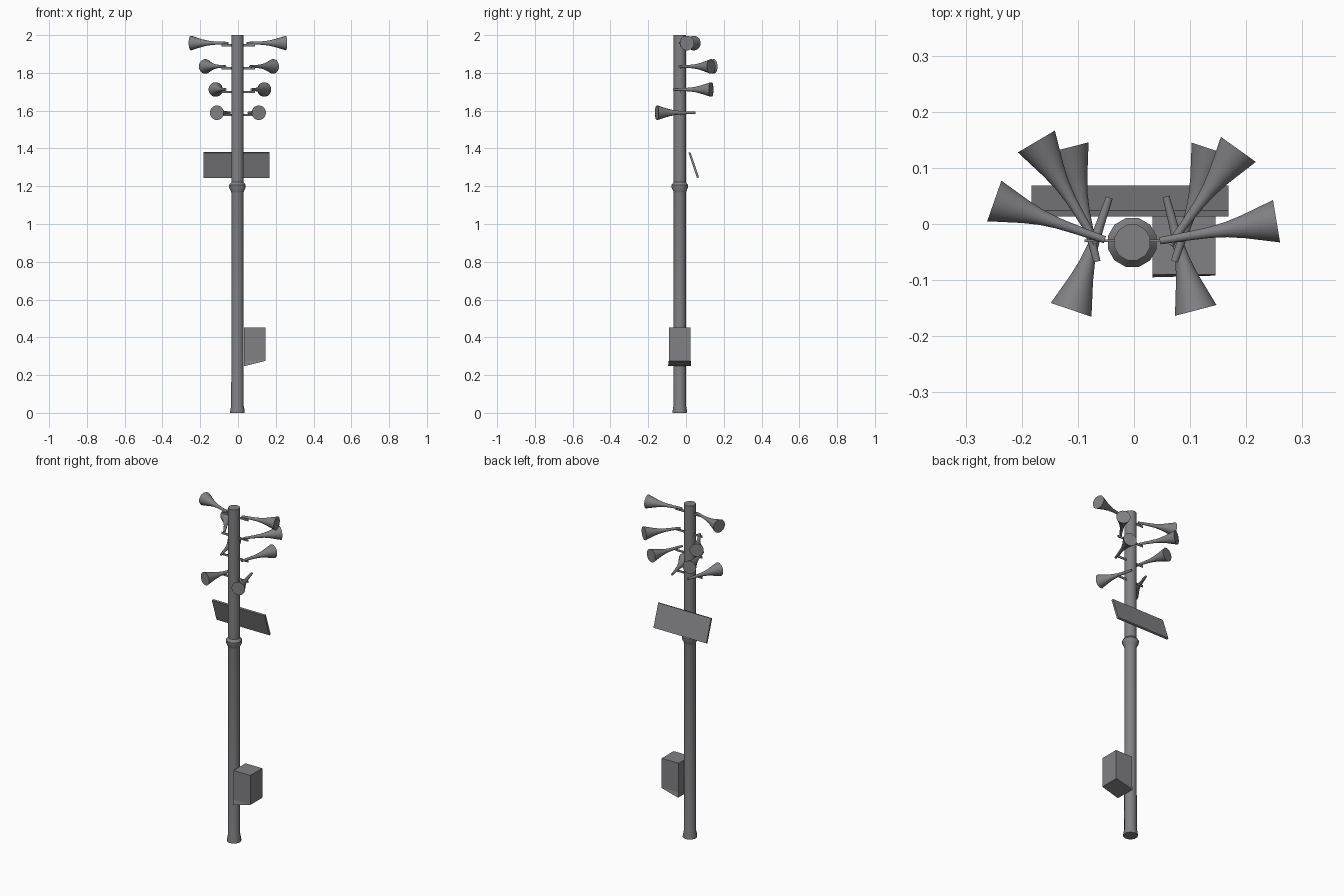
import bpy, bmesh, math
from mathutils import Vector

if "Cube" in bpy.data.objects:
    bpy.data.objects.remove(bpy.data.objects["Cube"])

grey = bpy.data.materials.new("painted_grey_metal")
grey.diffuse_color = (0.22, 0.22, 0.23, 1)
grey.use_nodes = True
grey.node_tree.nodes["Principled BSDF"].inputs["Base Color"].default_value = grey.diffuse_color
PX, PY = -0.003, -0.033  # pole axis


def finish(name, bm, smooth=False):
    bmesh.ops.recalc_face_normals(bm, faces=bm.faces)
    me = bpy.data.meshes.new(name)
    bm.to_mesh(me)
    bm.free()
    me.materials.append(grey)
    ob = bpy.data.objects.new(name, me)
    bpy.context.collection.objects.link(ob)
    if smooth:
        bpy.ops.object.select_all(action='DESELECT')
        ob.select_set(True)
        bpy.context.view_layer.objects.active = ob
        bpy.ops.object.shade_smooth_by_angle(angle=math.radians(35))
    return ob


def lathe(name, profile, start, direction, sides):
    """Closed turned shape: profile holds (distance along axis, radius)."""
    d = Vector(direction).normalized()
    q = d.to_track_quat('Z', 'Y')
    bm = bmesh.new()
    rings = []
    for h, r in profile:
        ring = []
        for i in range(sides):
            a = 2 * math.pi * (i + 0.5) / sides
            ring.append(bm.verts.new(
                Vector(start) + q @ Vector((r * math.cos(a), r * math.sin(a), h))))
        rings.append(ring)
    for a, b in zip(rings, rings[1:]):
        for i in range(sides):
            j = (i + 1) % sides
            bm.faces.new((a[i], a[j], b[j], b[i]))
    bm.faces.new(rings[0])
    bm.faces.new(rings[-1])
    return finish(name, bm, True)


def prism(name, near, far):
    """Solid between two matching polygons."""
    bm = bmesh.new()
    a = [bm.verts.new(p) for p in near]
    b = [bm.verts.new(p) for p in far]
    bm.faces.new(a)
    bm.faces.new(b)
    for i in range(len(a)):
        j = (i + 1) % len(a)
        bm.faces.new((a[i], a[j], b[j], b[i]))
    return finish(name, bm)


def block(name, x0, x1, y0, y1, z0, z1):
    q = [(x0, y0), (x1, y0), (x1, y1), (x0, y1)]
    return prism(name, [(x, y, z0) for x, y in q], [(x, y, z1) for x, y in q])


# Pole with flared foot and collar
lathe("pole", [(0, 0.040), (0.008, 0.040), (0.04, 0.034), (1.163, 0.033),
               (1.172, 0.035), (1.192, 0.045), (1.207, 0.045), (1.222, 0.033),
               (2.0, 0.033)], (PX, PY, 0), (0, 0, 1), 12)

# Horn loudspeakers: tail point, mouth centre, height
HORN = [(0, 0.0065), (0.05, 0.008), (0.09, 0.010), (0.12, 0.014),
        (0.15, 0.021), (0.18, 0.030), (0.21, 0.039)]
horns = [
    ((0.046, -0.030), (0.254, 0.005), 1.958), ((-0.052, -0.028), (-0.249, 0.041), 1.958),
    ((0.064, -0.037), (0.186, 0.133), 1.834), ((-0.067, -0.034), (-0.174, 0.147), 1.834),
    ((0.072, -0.067), (0.139, 0.133), 1.712), ((-0.066, -0.067), (-0.118, 0.136), 1.712),
    ((0.057, 0.049), (0.110, -0.154), 1.589), ((-0.044, 0.047), (-0.112, -0.153), 1.589),
]
for i, (t, m, z) in enumerate(horns):
    t, m = Vector((*t, z)), Vector((*m, z))
    k = (m - t).length / 0.21
    lathe("horn_%d" % (i + 1), [(h * k, r) for h, r in HORN], t, m - t, 16)

# Thin cross brackets under each pair of horns
for i, z in enumerate((1.946, 1.824, 1.699, 1.577)):
    block("horn_bracket_%d" % (i + 1), PX - 0.085, PX + 0.092,
          PY + 0.001, PY + 0.005, z - 0.006, z + 0.006)

# Tilted solar panel behind the pole
section = [(0.013, 1.377), (0.024, 1.380), (0.069, 1.247), (0.058, 1.243)]
prism("solar_panel", [(-0.183, y, z) for y, z in section],
      [(0.168, y, z) for y, z in section])

# Control box with a sloped, slightly flared underside
block("control_box", 0.033, 0.145, -0.090, 0.023, 0.277, 0.452)
prism("control_box_base",
      [(0.033, -0.090, 0.277), (0.145, -0.090, 0.277), (0.145, 0.023, 0.277), (0.033, 0.023, 0.277)],
      [(0.033, -0.095, 0.247), (0.145, -0.092, 0.275), (0.145, 0.025, 0.275), (0.033, 0.028, 0.247)])
